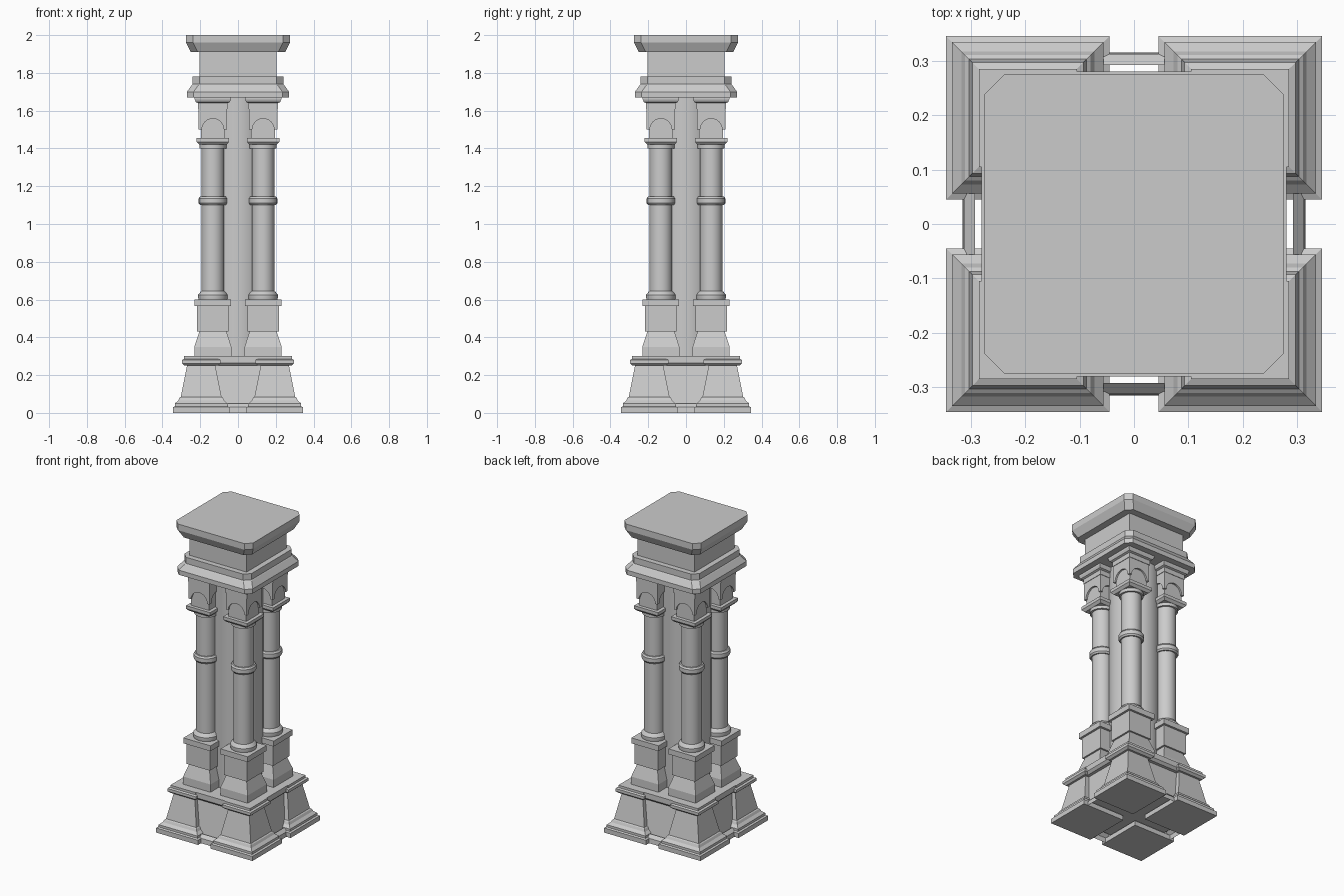
import bpy, bmesh, math

cube = bpy.data.objects.get("Cube")
if cube:
    bpy.data.objects.remove(cube, do_unlink=True)

stone = bpy.data.materials.new("grey stone")
stone.use_nodes = True
GREY = (0.6, 0.6, 0.6, 1)
stone.diffuse_color = GREY
stone.node_tree.nodes["Principled BSDF"].inputs["Base Color"].default_value = GREY


def finish(bm, name, smooth=False):
    bmesh.ops.recalc_face_normals(bm, faces=bm.faces[:])
    mesh = bpy.data.meshes.new(name)
    bm.to_mesh(mesh)
    bm.free()
    mesh.materials.append(stone)
    obj = bpy.data.objects.new(name, mesh)
    bpy.context.collection.objects.link(obj)
    if smooth:
        bpy.ops.object.select_all(action='DESELECT')
        obj.select_set(True)
        bpy.context.view_layer.objects.active = obj
        bpy.ops.object.shade_smooth_by_angle(angle=math.radians(30))
    return obj


def square(h, cut):
    """Square outline of half-width h, with corners cut if asked."""
    if not cut:
        return [(h, h), (-h, h), (-h, -h), (h, -h)]
    k = h - cut
    return [(h, k), (k, h), (-k, h), (-h, k), (-h, -k), (-k, -h), (k, -h), (h, -k)]


def circle(r, n=32):
    return [(r * math.cos(math.tau * i / n), r * math.sin(math.tau * i / n)) for i in range(n)]


def loft(name, profile, at=(0, 0), cut=0, round_=False, caps=True):
    """Stack outlines given as (half-width, height) pairs."""
    bm = bmesh.new()
    rings = []
    for h, z in profile:
        outline = circle(h) if round_ else square(h, cut)
        rings.append([bm.verts.new((at[0] + x, at[1] + y, z)) for x, y in outline])
    for low, high in zip(rings, rings[1:]):
        n = len(low)
        for i in range(n):
            bm.faces.new((low[i], low[(i + 1) % n], high[(i + 1) % n], high[i]))
    if caps:
        bm.faces.new(rings[0])
        bm.faces.new(rings[-1])
    return finish(bm, name, round_)


def arch_panels(name, at, half, opening, low, high, depth):
    """Four upright panels, each with a round-headed opening at its foot."""
    bm = bmesh.new()
    curve = [(opening * math.cos(math.pi * i / 12), low + opening * math.sin(math.pi * i / 12))
             for i in range(13)]
    outline = [(half, low)] + curve + [(-half, low), (-half, high), (half, high)]
    for side in range(4):
        a = side * math.pi / 2
        c, s = math.cos(a), math.sin(a)
        front, back = [[bm.verts.new((at[0] + x * c - d * s, at[1] + x * s + d * c, z))
                        for x, z in outline] for d in (half, half - depth)]
        bm.faces.new(front)
        bm.faces.new(back)
        n = len(outline)
        for i in range(n):
            j = (i + 1) % n
            bm.faces.new((front[i], front[j], back[j], back[i]))
    return finish(bm, name)


# Central foot between the corner plinths
loft("central_foot_skirt", [(.315, 0), (.312, .03), (.292, .05)], caps=False)
loft("central_foot", [(.28, .04), (.245, .25), (.265, .25), (.28, .265), (.28, .3)])

# Central shaft
loft("central_shaft", [(.15, .3), (.15, 1.68)], round_=True)

# Four corner clusters
for sx, side in ((1, "left"), (-1, "right")):
    for sy, end in ((-1, "front"), (1, "back")):
        tag = f"{end}_{side}_"
        foot = (sx * .195, sy * .195)
        c = (sx * .133, sy * .133)
        loft(tag + "plinth", [(.15, 0), (.15, .03), (.139, .035), (.139, .05), (.122, .065),
                              (.115, .08), (.108, .085), (.075, .25), (.088, .25), (.102, .262),
                              (.102, .28), (.09, .285), (.09, .3)], foot)
        loft(tag + "pedestal", [(.098, .3), (.098, .35), (.072, .43), (.083, .43),
                                (.083, .565), (.097, .565), (.097, .6)], c)
        loft(tag + "column", [(.076, .6), (.078, .61), (.078, .625), (.07, .635), (.066, .64),
                              (.06, .645), (.06, 1.1), (.068, 1.1), (.075, 1.11), (.075, 1.135),
                              (.068, 1.145), (.06, 1.145), (.06, 1.4), (.072, 1.4),
                              (.072, 1.425)], c, round_=True)
        loft(tag + "capital_plate", [(.072, 1.42), (.086, 1.435), (.086, 1.455)], c)
        loft(tag + "capital_core", [(.064, 1.455), (.064, 1.64)], c)
        arch_panels(tag + "capital_arches", c, .075, .058, 1.5, 1.63, .012)
        loft(tag + "capital_crown", [(.078, 1.61), (.078, 1.64), (.09, 1.645), (.096, 1.66),
                                     (.096, 1.675)], c)

# Entablature and top slab
loft("lower_cornice", [(.27, 1.67), (.27, 1.7), (.245, 1.735), (.24, 1.74), (.24, 1.78)], cut=.035)
loft("neck_block", [(.205, 1.77), (.205, 1.92)])
loft("top_slab", [(.25, 1.91), (.275, 1.96), (.275, 2)], cut=.037)
